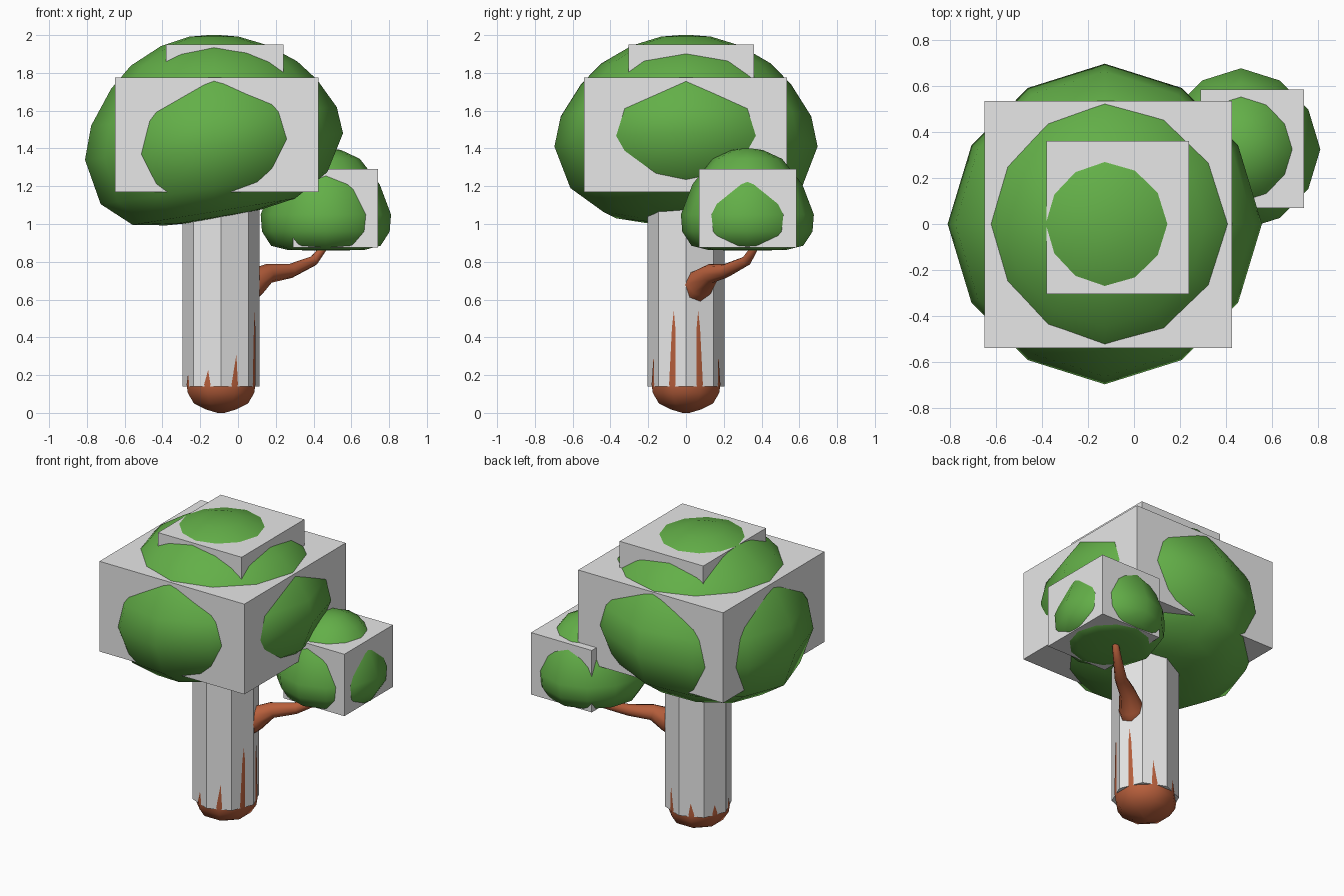
import bpy, math
from mathutils import Vector

if "Cube" in bpy.data.objects:
    bpy.data.objects.remove(bpy.data.objects["Cube"])


def material(name, rgb):
    m = bpy.data.materials.new(name)
    m.diffuse_color = (*rgb, 1.0)
    m.use_nodes = True
    m.node_tree.nodes["Principled BSDF"].inputs["Base Color"].default_value = m.diffuse_color
    return m


GREY = material("pale grey", (0.8, 0.8, 0.8))
GREEN = material("leaf green", (0.125, 0.43, 0.065))
BROWN = material("bark brown", (0.48, 0.115, 0.045))


def make(name, verts, faces, mat, smooth=False):
    me = bpy.data.meshes.new(name)
    me.from_pydata(verts, [], faces)
    me.materials.append(mat)
    for p in me.polygons:
        p.use_smooth = smooth
    ob = bpy.data.objects.new(name, me)
    bpy.context.collection.objects.link(ob)
    return ob


def skin(rings):
    """Faces joining equal-sized closed rings, with caps at both ends."""
    n = len(rings[0])
    verts = [v for r in rings for v in r]
    faces = [(k * n + i, k * n + (i + 1) % n, (k + 1) * n + (i + 1) % n, (k + 1) * n + i)
             for k in range(len(rings) - 1) for i in range(n)]
    faces.append(tuple(reversed(range(n))))
    faces.append(tuple(range(len(verts) - n, len(verts))))
    return verts, faces


def box(name, x0, x1, y0, y1, z0, z1):
    rings = [[(x0, y0, z), (x1, y0, z), (x1, y1, z), (x0, y1, z)] for z in (z0, z1)]
    make(name, *skin(rings), GREY)


def foliage(name, cx, cy, profile, tilt):
    """Twelve-sided leaf ball; the underside is tilted along x."""
    z0, z1 = profile[0][1], profile[-1][1]
    rings = []
    for r, z in profile:
        slope = tilt * (z1 - z) / (z1 - z0)
        ring = []
        for i in range(12):
            a = math.tau * i / 12
            q = r * (1.0 if i % 3 == 0 else 0.98)
            x = q * math.cos(a)
            ring.append((cx + x, cy + 1.02 * q * math.sin(a), z + slope * x))
        rings.append(ring)
    make(name, *skin(rings), GREEN, True)


# Leaf balls
foliage("main_foliage", -0.127, 0, [
    (0.1, 1.025), (0.25, 1.035), (0.43, 1.065), (0.6, 1.19), (0.683, 1.41), (0.65, 1.57),
    (0.545, 1.74), (0.44, 1.85), (0.28, 1.945), (0.13, 1.992), (0.03, 2.0)], 0.17)
foliage("small_foliage", 0.465, 0.325, [
    (0.05, 0.86), (0.2, 0.862), (0.29, 0.885), (0.338, 0.96), (0.345, 1.05),
    (0.285, 1.21), (0.18, 1.345), (0.08, 1.392), (0.02, 1.4)], 0.0)

# Plain blocks around the leaf balls
box("main_foliage_block", -0.65, 0.425, -0.54, 0.535, 1.17, 1.775)
box("top_foliage_block", -0.38, 0.24, -0.305, 0.36, 1.6, 1.95)
box("small_foliage_block", 0.29, 0.74, 0.07, 0.585, 0.875, 1.29)

# Octagonal sleeve around the trunk
make("trunk_sleeve", *skin([
    [(-0.09 + 0.205 * math.cos(math.tau * i / 8), 0.205 * math.sin(math.tau * i / 8), z)
     for i in range(8)] for z in (0.14, 1.25)]), GREY)

# Trunk: rounded foot, slight taper and lean, corners poking through the sleeve
trunk = [(0.02, 0.0, 0), (0.085, 0.018, 0), (0.155, 0.05, 0), (0.19, 0.105, 0),
         (0.197, 0.15, 0), (0.175, 0.45, 0.02), (0.15, 0.8, 0.03), (0.12, 1.2, 0.03)]
make("trunk", *skin([
    [(-0.09 + dx + r * math.cos(math.tau * (i + 0.5) / 8), r * math.sin(math.tau * (i + 0.5) / 8), z)
     for i in range(8)] for r, z, dx in trunk]), BROWN, True)

# Branch: tapered tube along a bent path
path = [((-0.04, 0.0, 0.60), 0.095), ((0.08, 0.07, 0.685), 0.08), ((0.16, 0.13, 0.738), 0.052),
        ((0.28, 0.21, 0.752), 0.038), ((0.40, 0.32, 0.805), 0.027), ((0.45, 0.36, 0.87), 0.021),
        ((0.48, 0.36, 1.0), 0.015)]
pts = [Vector(p) for p, _ in path]
rings = []
for k, (_, r) in enumerate(path):
    t = (pts[min(k + 1, len(pts) - 1)] - pts[max(k - 1, 0)]).normalized()
    side = t.cross(Vector((0.55, -0.84, 0))).normalized()
    up = t.cross(side)
    rings.append([tuple(pts[k] + r * (math.cos(a) * side + math.sin(a) * up))
                  for a in (math.tau * i / 8 for i in range(8))])
make("branch", *skin(rings), BROWN, True)
